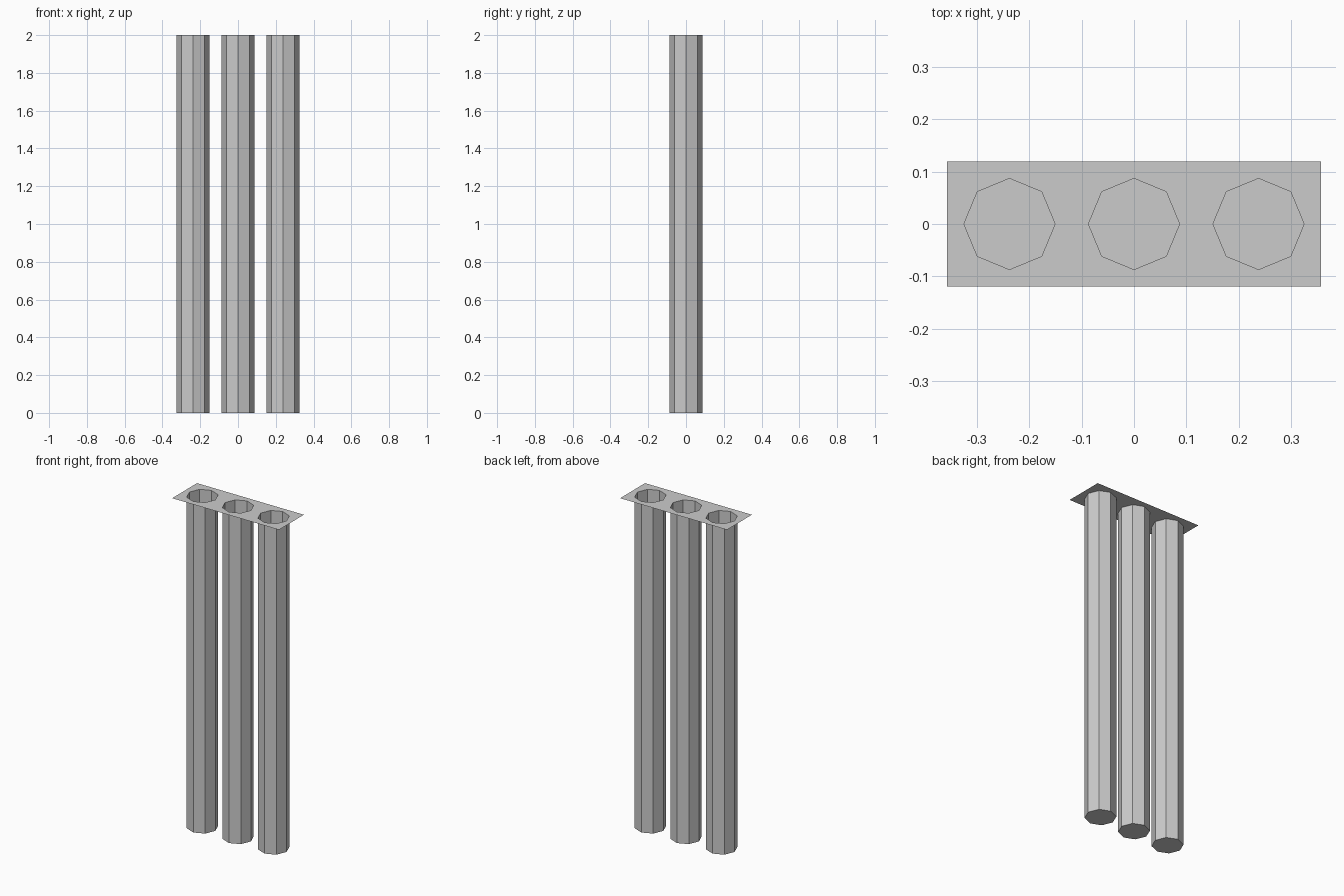
import bpy, bmesh
from math import cos, sin, pi

if "Cube" in bpy.data.objects:
    bpy.data.objects.remove(bpy.data.objects["Cube"])

SIDES, RADIUS, CELL, HEIGHT = 8, 0.087, 0.238, 2.0
CENTRES = [-CELL, 0.0, CELL]
DIRS = [(cos(2 * pi * i / SIDES), sin(2 * pi * i / SIDES)) for i in range(SIDES)]


def finish(name, bm):
    bmesh.ops.remove_doubles(bm, verts=bm.verts, dist=1e-4)
    mesh = bpy.data.meshes.new(name)
    bm.to_mesh(mesh)
    bm.free()
    obj = bpy.data.objects.new(name, mesh)
    bpy.context.collection.objects.link(obj)
    return obj


def bridge(bm, a, b):
    for i in range(SIDES):
        j = (i + 1) % SIDES
        bm.faces.new((a[i], b[i], b[j], a[j]))


# Thin top plate: three square cells, each with an octagonal hole
bm = bmesh.new()
for cx in CENTRES:
    inner = [bm.verts.new((cx + RADIUS * c, RADIUS * s, HEIGHT)) for c, s in DIRS]
    outer = []
    for c, s in DIRS:
        k = CELL / 2 / max(abs(c), abs(s))
        outer.append(bm.verts.new((cx + c * k, s * k, HEIGHT)))
    bridge(bm, inner, outer)
finish("top_plate", bm)

# Hollow octagonal tubes, open at the top and closed at the bottom
for n, cx in enumerate(CENTRES, 1):
    bm = bmesh.new()
    top, bottom = [[bm.verts.new((RADIUS * c, RADIUS * s, z)) for c, s in DIRS]
                   for z in (HEIGHT, 0.0)]
    bridge(bm, top, bottom)
    bm.faces.new(bottom[::-1])
    finish(f"tube_{n}", bm).location.x = cx
